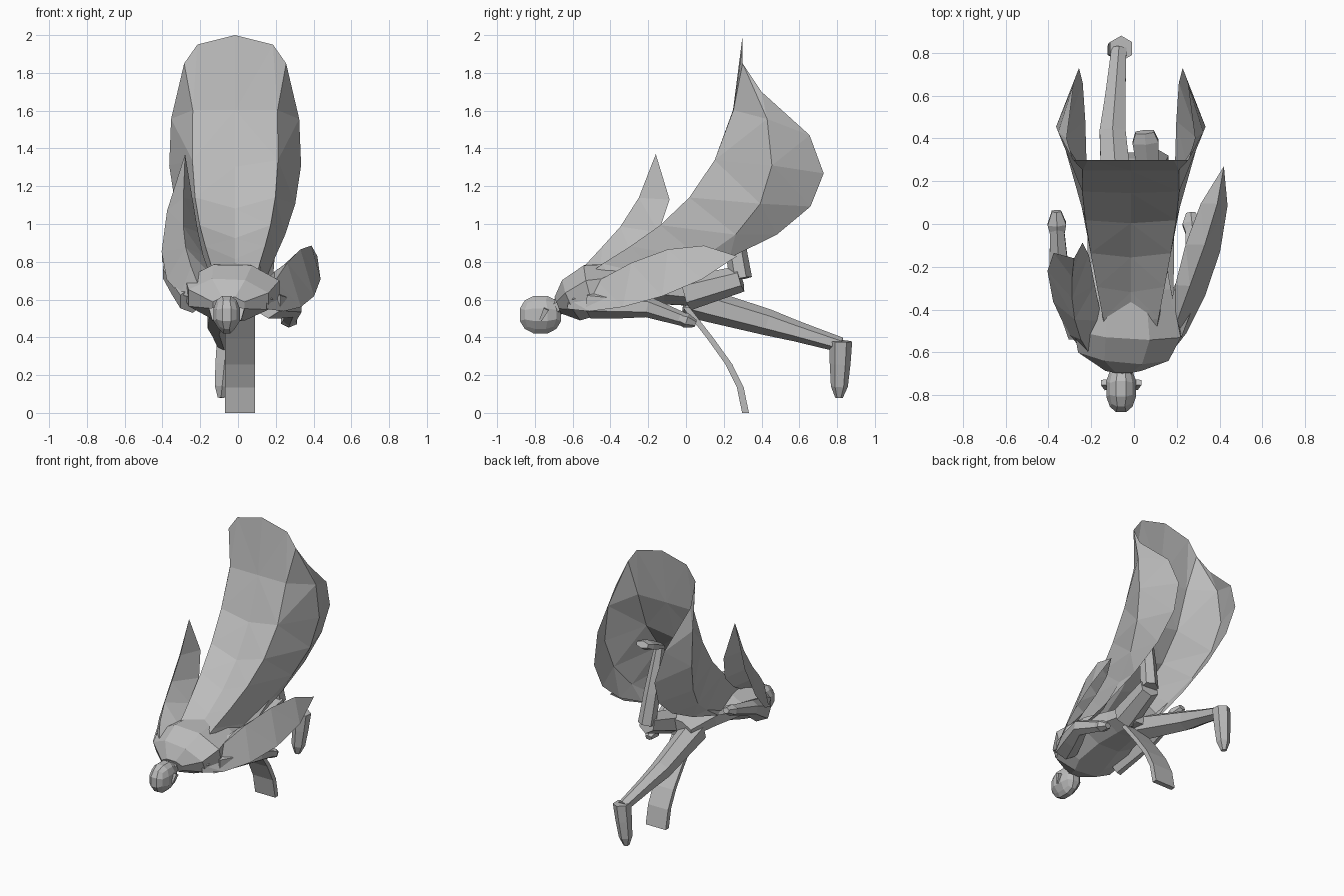
import bpy, bmesh, math
from mathutils import Vector
from mathutils.geometry import interpolate_bezier

if "Cube" in bpy.data.objects:
    bpy.data.objects.remove(bpy.data.objects["Cube"])

# One plain grey for the whole figure
grey = bpy.data.materials.new("stone_grey")
grey.use_nodes = True
grey.diffuse_color = (.5, .5, .5, 1)
grey.node_tree.nodes["Principled BSDF"].inputs["Base Color"].default_value = grey.diffuse_color


def finish(name, bm):
    """Turn a bmesh into a named grey object."""
    bmesh.ops.recalc_face_normals(bm, faces=bm.faces)
    mesh = bpy.data.meshes.new(name)
    bm.to_mesh(mesh)
    bm.free()
    mesh.materials.append(grey)
    part = bpy.data.objects.new(name, mesh)
    bpy.context.collection.objects.link(part)
    return part


def bridge(bm, lower, upper, closed):
    """Fill the quads between two rows of vertices."""
    count = len(lower)
    for this in range(count if closed else count - 1):
        following = (this + 1) % count
        bm.faces.new((lower[this], lower[following], upper[following], upper[this]))


def tube(name, points, radii, flatness=1, sides=6):
    """Loft flattened rings through the points, with closed ends."""
    bm = bmesh.new()
    points = [Vector(point) for point in points]
    rings = []
    for index, (centre, radius) in enumerate(zip(points, radii)):
        before = points[max(index - 1, 0)]
        after = points[min(index + 1, len(points) - 1)]
        along = (after - before).normalized()
        across = (Vector((1, 0, 0)) - along * along.x).normalized()
        outward = along.cross(across) * flatness
        ring = []
        for side in range(sides):
            angle = math.tau * (side + .5) / sides
            offset = across * math.cos(angle) + outward * math.sin(angle)
            ring.append(bm.verts.new(centre + offset * radius))
        rings.append(ring)
    for lower, upper in zip(rings, rings[1:]):
        bridge(bm, lower, upper, closed=True)
    bm.faces.new(rings[0])
    bm.faces.new(rings[-1])
    return finish(name, bm)


def guide(start, first_handle, second_handle, end, samples):
    """Sample a smooth guide curve."""
    corners = [Vector(point) for point in (start, first_handle, second_handle, end)]
    return interpolate_bezier(*corners, samples)


def cloth(name, guides):
    """Skin a thin sheet across neighbouring guide curves."""
    bm = bmesh.new()
    columns = [[bm.verts.new(point) for point in line] for line in guides]
    for near, far in zip(columns, columns[1:]):
        bridge(bm, near, far, closed=False)
    bmesh.ops.remove_doubles(bm, verts=bm.verts, dist=.001)
    bmesh.ops.triangulate(bm, faces=bm.faces)
    return finish(name, bm)


# Head as a rounded block with a narrow jaw, then ears and neck
head_centre = Vector((-.06, -.77, .52))
head_size = Vector((.07, .11, .1))
bm = bmesh.new()
bmesh.ops.create_cube(bm, size=2)
bmesh.ops.subdivide_edges(bm, edges=bm.edges, cuts=2, use_grid_fill=True)
for vertex in bm.verts:
    rounded = vertex.co.normalized() * 1.1
    if rounded.z < -.4:
        rounded.x *= .8
    vertex.co = head_centre + rounded * head_size
finish("head", bm)
for label, side in (("left_ear", 1), ("right_ear", -1)):
    lobe = head_centre + Vector((side * head_size.x, 0, -.03))
    tube(label, [lobe, lobe + Vector((side * .01, .03, .06))], [.01, .02], sides=4)
shoulder_middle = Vector((-.05, -.6, .6))
tube("neck", [head_centre, head_centre.lerp(shoulder_middle, .6), shoulder_middle],
     [.05, .05, .1], flatness=.9)

# Body, deep and broad at the shoulders and narrow at the hips
pelvis = Vector((0, .1, .63))
tube("torso", [(-.05, -.68, .57), shoulder_middle, (-.03, -.5, .65),
               (-.03, -.3, .68), (-.02, -.1, .66), pelvis],
     [.09, .23, .27, .22, .17, .13], flatness=.55, sides=8)

# Straight leg trailing behind, foot hanging down
hip, knee, ankle = Vector((-.07, 0, .6)), Vector((-.1, .43, .48)), Vector((-.07, .82, .36))
tube("straight_leg", [hip, hip.lerp(knee, .5), knee, knee.lerp(ankle, .4), ankle],
     [.09, .08, .07, .055, .04])
heel, toe = Vector((-.06, .82, .38)), Vector((-.09, .81, .08))
tube("straight_foot", [heel, heel.lerp(toe, .4), heel.lerp(toe, .8), toe],
     [.06, .055, .045, .02])

# Bent leg, shin rising behind the cape
knee, ankle = Vector((.11, .29, .71)), Vector((.07, .2, 1.25))
tube("bent_thigh", [(.07, 0, .63), knee], [.09, .07])
tube("bent_shin", [knee, knee.lerp(ankle, .4), ankle], [.06, .055, .035])
toe = Vector((.05, .43, 1.35))
tube("bent_foot", [ankle, ankle.lerp(toe, .4), ankle.lerp(toe, .8), toe],
     [.04, .06, .07, .05], flatness=.5)

# Arms and hands swept back
ARMS = {
    "left": (Vector((.16, -.5, .58)), Vector((.29, -.2, .56)), Vector((.27, 0, .49))),
    "right": (Vector((-.24, -.5, .6)), Vector((-.35, -.24, .74)), Vector((-.36, 0, .82))),
}
for side, (shoulder, elbow, wrist) in ARMS.items():
    tube(side + "_arm", [shoulder, shoulder.lerp(elbow, .5), elbow, wrist],
         [.08, .07, .055, .035])
    reach = (wrist - elbow) * .25
    tube(side + "_hand", [wrist - reach, wrist, wrist + reach],
         [.035, .05, .025], flatness=.8)

# Main cape: a tall channel between mirrored guides, spine to outer edge
centre_line = guide((0, -.65, .6), (0, -.55, .8), (0, .25, .8), (0, .3, 2), 9)
half = [
    guide((.1, -.64, .6), (.1, -.5, .9), (.3, .25, .9), (.2, .3, 1.95), 9),
    guide((.2, -.6, .6), (0, 0, .7), (.55, .8, 1), (.27, .3, 1.85), 9),
    guide((.2, -.6, .6), (.2, 0, .7), (.2, 1.35, 1.05), (.3, .4, 1.7), 9),
]
mirrored = [[point * Vector((-1, 1, 1)) for point in line] for line in reversed(half)]
cape = cloth("cape", mirrored + [centre_line] + half)
cape.location.x = -.015

# Loose cape points over each arm: inner edge, crest and outer edge
tip = (.42, .27, .83)
cloth("left_cape_point", [
    guide((.1, -.6, .65), (.2, -.4, .75), (.2, 0, .8), tip, 6),
    guide((.15, -.62, .6), (.2, -.4, .75), (.4, 0, 1), tip, 6),
    guide((.15, -.63, .55), (.3, -.5, .5), (.5, 0, .6), tip, 6)])
tip = (-.28, -.16, 1.37)
cloth("right_cape_point", [
    guide((-.1, -.6, .65), (-.2, -.4, .8), (-.2, .1, .9), tip, 6),
    guide((-.2, -.62, .65), (-.3, -.5, .9), (-.3, -.3, .9), tip, 6),
    guide((-.2, -.63, .6), (-.4, -.5, .6), (-.5, 0, .8), tip, 6)])

# Curved support strip from the hips to the ground
bm = bmesh.new()
rings = []
for point in guide((.01, 0, .56), (.01, .2, .3), (.01, .3, .2), (.01, .315, 0), 5):
    corners = [(-.08, -.018), (.08, -.018), (.08, .018), (-.08, .018)]
    rings.append([bm.verts.new(point + Vector((x, y, 0))) for x, y in corners])
for lower, upper in zip(rings, rings[1:]):
    bridge(bm, lower, upper, closed=True)
bm.faces.new(rings[0])
bm.faces.new(rings[-1])
finish("support", bm)
